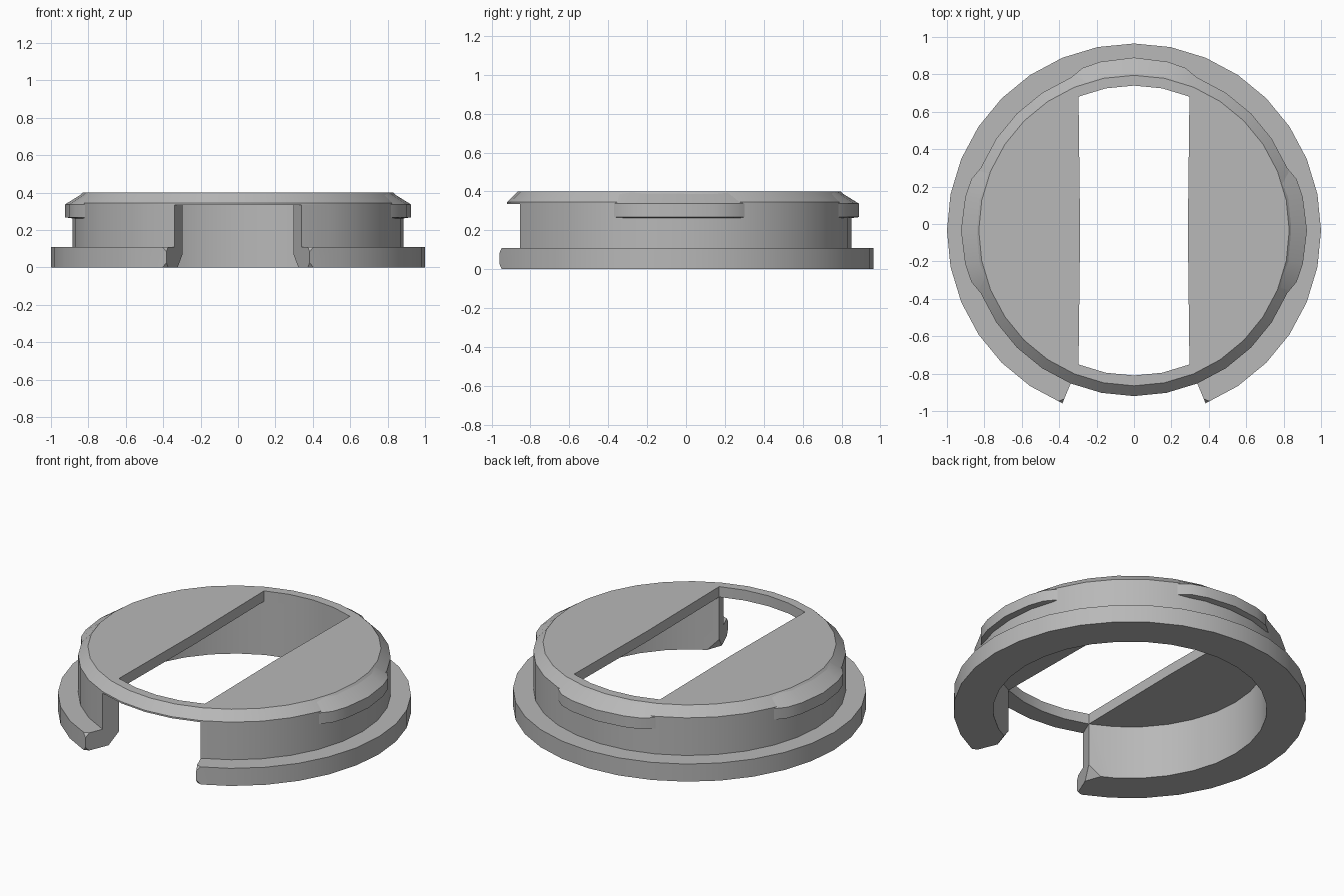
import bpy, bmesh, math
from mathutils import Vector

if "Cube" in bpy.data.objects:
    bpy.data.objects.remove(bpy.data.objects["Cube"], do_unlink=True)

CENTRE_Y = -0.035
STEP = 11.25                     # 32 sides to the full circle
INNER, WALL, FLANGE = 0.775, 0.885, 1.0
UNDERSIDE, TOP = 0.335, 0.4

grey = bpy.data.materials.new("plain_grey")
grey.use_nodes = True
grey.diffuse_color = (0.48, 0.48, 0.48, 1)
grey.node_tree.nodes["Principled BSDF"].inputs["Base Color"].default_value = (0.48, 0.48, 0.48, 1)


def polar(r, deg, z):
    a = math.radians(deg)
    return Vector((r * math.cos(a), r * math.sin(a) + CENTRE_Y, z))


def loft(bm, rings, closed=False, skip=lambda ring, side: False):
    """Join matching rings of vertices with quads."""
    n = len(rings[0])
    for i in range(len(rings) if closed else len(rings) - 1):
        a, b = rings[i], rings[(i + 1) % len(rings)]
        for k in range(n):
            if not skip(i, k):
                bm.faces.new((a[k], b[k], b[(k + 1) % n], a[(k + 1) % n]))
    if not closed:
        bm.faces.new(rings[0])
        bm.faces.new(rings[-1][::-1])


def finish(bm, name):
    bmesh.ops.recalc_face_normals(bm, faces=bm.faces)
    mesh = bpy.data.meshes.new(name)
    bm.to_mesh(mesh)
    bm.free()
    mesh.materials.append(grey)
    ob = bpy.data.objects.new(name, mesh)
    bpy.context.collection.objects.link(ob)
    bpy.ops.object.select_all(action='DESELECT')
    ob.select_set(True)
    bpy.context.view_layer.objects.active = ob
    bpy.ops.object.shade_smooth_by_angle(angle=math.radians(25))
    return ob


# Flanged wall, open at the front
bm = bmesh.new()
profile = [(INNER, 0), (FLANGE, 0), (FLANGE, 0.11), (WALL, 0.11),
           (WALL, UNDERSIDE), (INNER, UNDERSIDE)]
rings = [[bm.verts.new(polar(r, -67.5 + i * STEP, z)) for r, z in profile]
         for i in range(29)]
loft(bm, rings)
bmesh.ops.recalc_face_normals(bm, faces=bm.faces)
# Clipped corners at both ends of the opening
ends = (rings[0], rings[-1])
inner_corners = [ring[0] for ring in ends]
outer_corners = [ring[k] for ring in ends for k in (1, 2)]
for corners, size in ((inner_corners, 0.07), (outer_corners, 0.025)):
    bmesh.ops.bevel(bm, geom=corners, offset=size, segments=1,
                    profile=0.5, affect='VERTICES')
finish(bm, "flanged_wall")

# Top cap: chamfered ring with two plates leaving a slot between them
bm = bmesh.new()
profile = [(INNER, UNDERSIDE), (WALL, UNDERSIDE), (WALL, 0.345), (0.83, TOP), (INNER, TOP)]
rings = [[bm.verts.new(polar(r, i * STEP, z)) for r, z in profile] for i in range(32)]


def beside_plate(ring, side):
    at_slot = 6 <= ring < 10 or 22 <= ring < 26
    return side == 4 and not at_slot


loft(bm, rings, closed=True, skip=beside_plate)
for first, x in ((-6, 0.288), (10, -0.288)):
    arc = [rings[(first + i) % 32] for i in range(13)]
    low = bm.verts.new((x, CENTRE_Y, UNDERSIDE))
    high = bm.verts.new((x, CENTRE_Y, TOP))
    bm.faces.new([r[0] for r in arc] + [low])
    bm.faces.new([r[4] for r in arc] + [high])
    bm.faces.new((arc[0][0], low, high, arc[0][4]))
    bm.faces.new((low, arc[-1][0], arc[-1][4], high))
finish(bm, "slotted_cap")

# Locking lugs at both sides and the back
half = [(22.5, 0.884), (17.5, 0.912), (11.25, 0.92)]
outline = [(-a, r) for a, r in half] + [(0, 0.925)] + [(a, r) for a, r in reversed(half)]
for name, facing in (("left_lug", 0), ("back_lug", 90), ("right_lug", 180)):
    bm = bmesh.new()
    rings = []
    for a, r in outline:
        section = [(0.825, 0.399), (r, 0.337), (r, 0.268), (0.865, 0.26), (0.825, 0.26)]
        rings.append([bm.verts.new(polar(rad, facing + a, z)) for rad, z in section])
    loft(bm, rings)
    finish(bm, name)
